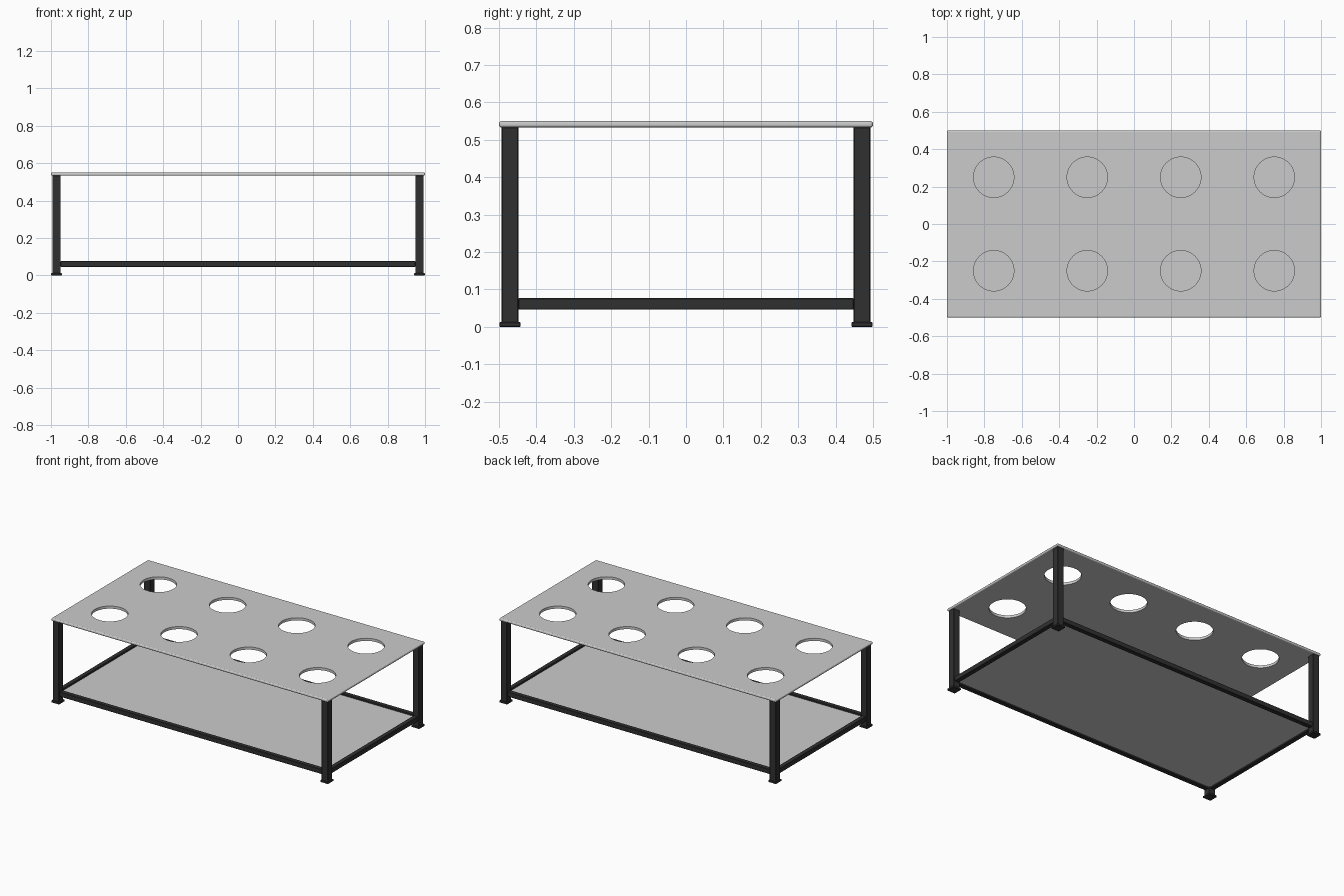
import bpy, bmesh
from mathutils import Matrix

if "Cube" in bpy.data.objects:
    bpy.data.objects.remove(bpy.data.objects["Cube"])

dark = bpy.data.materials.new("dark_metal")
dark.diffuse_color = (0.03, 0.03, 0.03, 1)
dark.use_nodes = True
dark.node_tree.nodes["Principled BSDF"].inputs["Base Color"].default_value = dark.diffuse_color


def box(name, lo, hi, bevel=0.0, segments=1, mat=None):
    """Axis-aligned box between two corners, with optional bevelled edges."""
    size = [h - l for l, h in zip(lo, hi)]
    mid = [(h + l) / 2 for l, h in zip(lo, hi)]
    bm = bmesh.new()
    bmesh.ops.create_cube(bm, size=1, matrix=Matrix.Translation(mid) @ Matrix.Diagonal((*size, 1)))
    if bevel:
        bmesh.ops.bevel(bm, geom=bm.edges[:], offset=bevel, segments=segments,
                        profile=0.5, affect='EDGES')
    me = bpy.data.meshes.new(name)
    bm.to_mesh(me)
    bm.free()
    ob = bpy.data.objects.new(name, me)
    bpy.context.collection.objects.link(ob)
    if mat:
        me.materials.append(mat)
    return ob


# Table top with rounded rim
top = box("table_top", (-1, -0.5, 0.533), (1, 0.5, 0.55), 0.007, 3)

# Cutter: two rows of four round holes
bm = bmesh.new()
for x in (-0.75, -0.25, 0.25, 0.75):
    for y in (-0.25, 0.25):
        bmesh.ops.create_cone(bm, cap_ends=True, segments=64, radius1=0.108, radius2=0.108,
                              depth=0.2, matrix=Matrix.Translation((x, y, 0.54)))
me = bpy.data.meshes.new("hole_cutter")
bm.to_mesh(me)
bm.free()
cutter = bpy.data.objects.new("hole_cutter", me)
bpy.context.collection.objects.link(cutter)
cutter.hide_render = True
cutter.hide_set(True)
cutter.display_type = 'WIRE'
cut = top.modifiers.new("holes", 'BOOLEAN')
cut.operation = 'DIFFERENCE'
cut.solver = 'EXACT'
cut.object = cutter

# Corner legs with wider foot pads
LX, LY, H = 0.9705, 0.4705, 0.0225
for sx, nx in ((-1, "left"), (1, "right")):
    for sy, ny in ((-1, "front"), (1, "back")):
        x, y = sx * LX, sy * LY
        box(f"leg_{ny}_{nx}", (x - H, y - H, 0.008), (x + H, y + H, 0.534), 0.002, 1, dark)
        f = 0.0285
        box(f"foot_{ny}_{nx}", (x - f, y - f, 0), (x + f, y + f, 0.013), 0.002, 1, dark)

# Lower rails between the legs
Z0, Z1, W = 0.046, 0.077, 0.015
for s, n in ((-1, "front"), (1, "back")):
    box(f"rail_{n}", (-LX + H, s * LY - W, Z0), (LX - H, s * LY + W, Z1), 0.002, 1, dark)
for s, n in ((-1, "left"), (1, "right")):
    box(f"rail_{n}", (s * LX - W, -LY + H, Z0), (s * LX + W, LY - H, Z1), 0.002, 1, dark)

# Lower shelf panel set inside the rails
box("lower_shelf", (-LX + W, -LY + W, 0.056), (LX - W, LY - W, 0.066))
